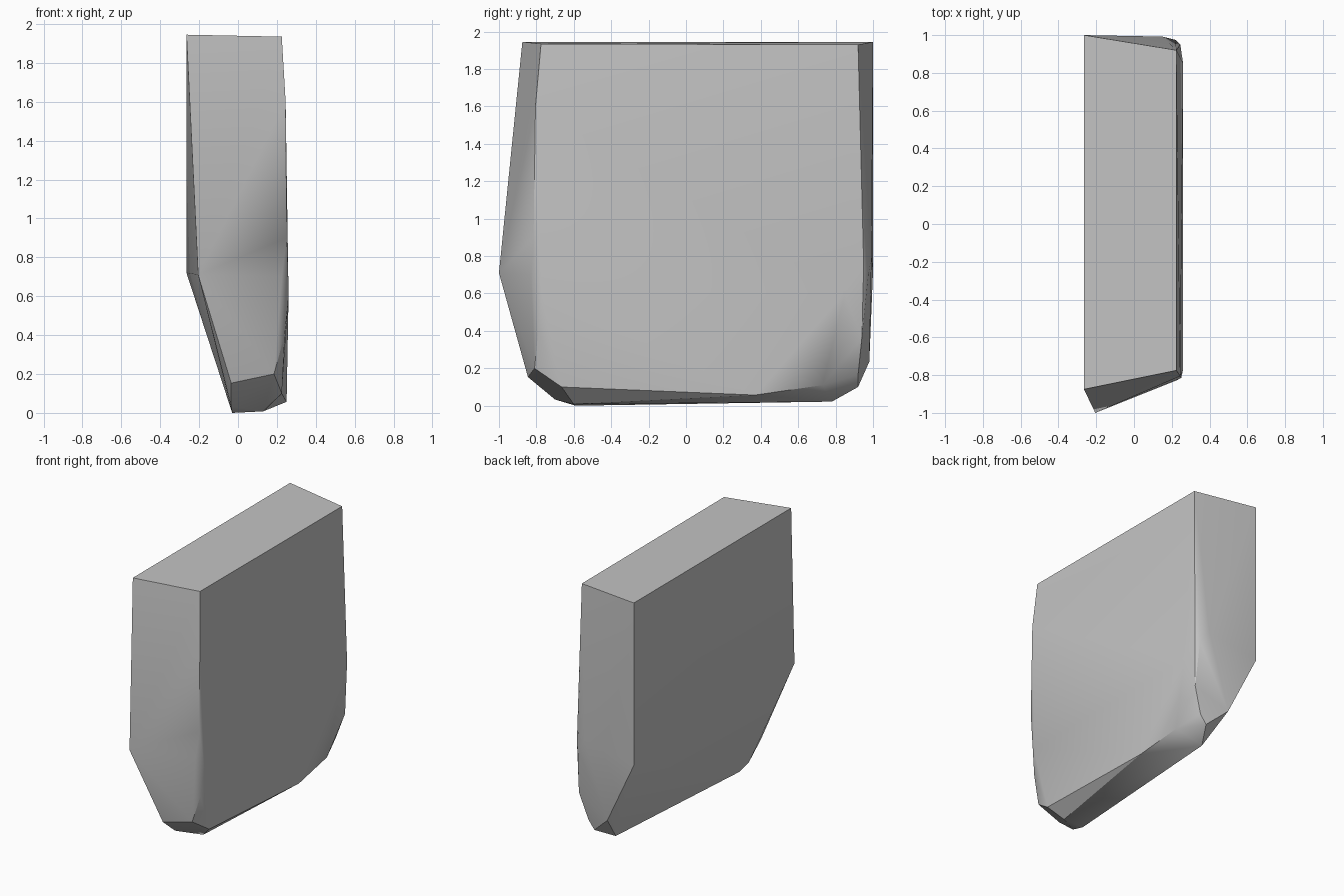
import bpy
import bmesh
import math

# Remove the default object
default_cube = bpy.data.objects.get("Cube")
if default_cube:
    bpy.data.objects.remove(default_cube, do_unlink=True)


def make_material(name, grey):
    """One flat colour for the viewport and for a render."""
    material = bpy.data.materials.new(name)
    material.use_nodes = True
    colour = (grey, grey, grey, 1)
    material.diffuse_color = colour
    shader = material.node_tree.nodes["Principled BSDF"]
    shader.inputs["Base Color"].default_value = colour
    shader.inputs["Roughness"].default_value = 0.8
    return material


def make_hull(name, corner_groups, material, sharp_angle):
    """Wrap a tight convex skin around the corners of a chipped block."""
    bm = bmesh.new()
    for group in corner_groups:
        for corner in group:
            bm.verts.new(corner)
    result = bmesh.ops.convex_hull(bm, input=list(bm.verts))
    # Drop the corners that ended up inside the skin
    inside = result["geom_interior"] + result["geom_unused"]
    spare = {item for item in inside if isinstance(item, bmesh.types.BMVert)}
    bmesh.ops.delete(bm, geom=list(spare), context="VERTS")
    bmesh.ops.recalc_face_normals(bm, faces=list(bm.faces))

    mesh = bpy.data.meshes.new(name)
    bm.to_mesh(mesh)
    bm.free()
    mesh.materials.append(material)
    block = bpy.data.objects.new(name, mesh)
    bpy.context.collection.objects.link(block)

    # Soften shallow creases, keep the broken edges crisp
    bpy.ops.object.select_all(action="DESELECT")
    block.select_set(True)
    bpy.context.view_layer.objects.active = block
    bpy.ops.object.shade_smooth_by_angle(angle=math.radians(sharp_angle))
    return block


# Flat cut across the top
top_cut = [(-.265, -.875, 1.945), (.225, -.775, 1.935),
           (.225, .92, 1.93), (-.265, 1, 1.945)]

# Outer corners where the right-hand wall in -x starts to taper
taper_corners = [(-.265, 1, .72), (-.205, -1, .71)]

# Front edge of the broad +x wall
front_edge = [(.245, -.805, 1.6), (.25, -.815, .9), (.225, -.828, .7),
              (.26, -.77, .6), (.24, -.79, .4), (.185, -.81, .2)]

# Back edge of the broad +x wall
back_edge = [(.26, .85, .6), (.245, .95, .75), (.22, .975, .7),
             (.15, .992, .8), (.235, .94, .36), (.17, .92, .165)]

# Chipped underside, front to back
underside = [(-.035, -.845, .153), (-.035, -.7, .033), (-.03, -.59, 0),
             (.13, -.6, .008), (.225, -.665, .1), (.25, .37, .057),
             (.23, .73, .11), (.12, .92, .1), (.04, .78, .022),
             (-.03, .98, .235)]

stone_grey = make_material("stone grey", .55)
make_hull("stone_block",
          [top_cut, taper_corners, front_edge, back_edge, underside],
          stone_grey, sharp_angle=30)
